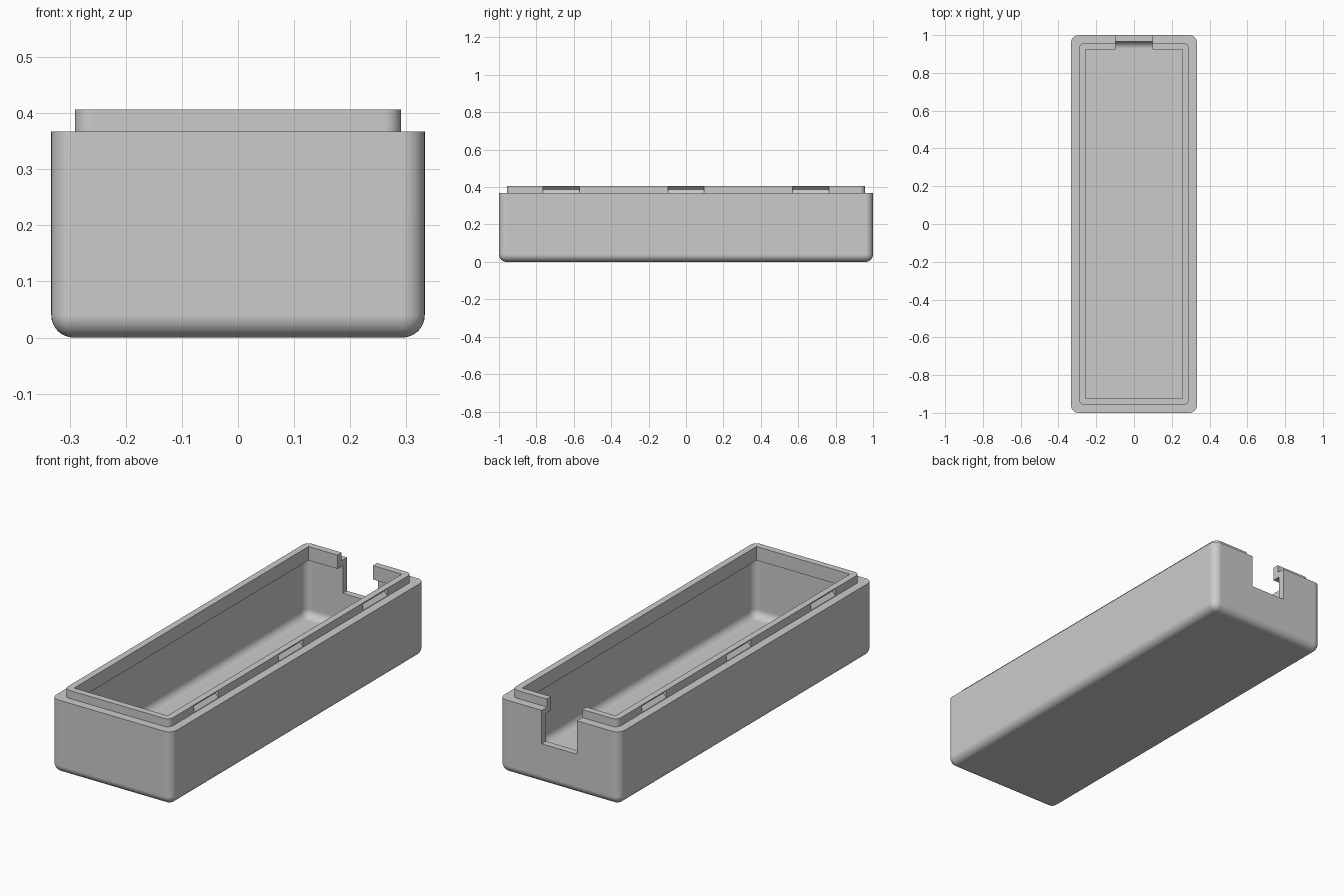
import bpy, bmesh
from math import sin, cos, pi

if "Cube" in bpy.data.objects:
    bpy.data.objects.remove(bpy.data.objects["Cube"])

HALF_X, HALF_Y = 0.333, 1.0
RIM, TOP, LEDGE, WALL, R = 0.367, 0.407, 0.338, 0.033, 0.04
LIP_OUT, LIP_IN = 0.042, 0.075
STEPS = 8

grey = bpy.data.materials.new("plain grey")
grey.use_nodes = True
grey.diffuse_color = (0.6, 0.6, 0.6, 1)
grey.node_tree.nodes["Principled BSDF"].inputs["Base Color"].default_value = (0.6, 0.6, 0.6, 1)


def ring(bm, inset, z, radius):
    """Rounded rectangle of vertices, set in from the outer outline."""
    radius = max(radius, 0.001)
    verts = []
    for quarter, (sx, sy) in enumerate([(1, 1), (-1, 1), (-1, -1), (1, -1)]):
        cx = sx * (HALF_X - inset - radius)
        cy = sy * (HALF_Y - inset - radius)
        for i in range(STEPS + 1):
            a = (quarter + i / STEPS) * pi / 2
            verts.append(bm.verts.new((cx + radius * cos(a), cy + radius * sin(a), z)))
    return verts


def fillet(inset, floor):
    """Rounded bottom edge as (inset, height, corner radius), floor first."""
    out = []
    for i in range(STEPS + 1):
        a = i / STEPS * pi / 2
        d = R * (1 - sin(a))
        out.append((inset + d, floor + R * (1 - cos(a)), R - d))
    return out


# Wall section: outside up to the rim, over the lip, down the inside to the floor
section = fillet(0, 0)
section += [(0, RIM, R), (LIP_OUT, RIM, 0.03), (LIP_OUT, TOP, 0.03),
            (LIP_IN, TOP, 0), (LIP_IN, LEDGE, 0), (WALL, LEDGE, R)]
section += fillet(WALL, WALL)[::-1]

bm = bmesh.new()
rings = [ring(bm, *s) for s in section]
for a, b in zip(rings, rings[1:]):
    for i in range(len(a)):
        j = (i + 1) % len(a)
        bm.faces.new((a[i], a[j], b[j], b[i]))
bm.faces.new(rings[0][::-1])
bm.faces.new(rings[-1])
bmesh.ops.recalc_face_normals(bm, faces=bm.faces)
mesh = bpy.data.meshes.new("box_body")
bm.to_mesh(mesh)
bm.free()
body = bpy.data.objects.new("box_body", mesh)
bpy.context.collection.objects.link(body)
mesh.materials.append(grey)


def cut(cutter):
    """Subtract the cutter from the body and discard it."""
    cutter.hide_render = True
    bpy.context.view_layer.objects.active = body
    mod = body.modifiers.new("cut", 'BOOLEAN')
    mod.operation, mod.solver, mod.object = 'DIFFERENCE', 'EXACT', cutter
    bpy.ops.object.modifier_apply(modifier=mod.name)
    bpy.data.objects.remove(cutter)


# Cable notch in the back wall
bpy.ops.mesh.primitive_cube_add(size=1, location=(0, 1.0, 0.4))
notch = bpy.context.object
notch.scale = (0.195, 0.2, 0.4)
cut(notch)

# V-shaped snap grooves along both long sides of the lip
for side in (-1, 1):
    for y in (-0.667, 0, 0.667):
        bpy.ops.mesh.primitive_cylinder_add(
            vertices=4, radius=0.0185, depth=0.195, rotation=(pi / 2, 0, 0),
            location=(side * (HALF_X - LIP_OUT), y, 0.388))
        cut(bpy.context.object)

# Smooth fillets with clean flat walls
bpy.ops.object.select_all(action='DESELECT')
body.select_set(True)
bpy.context.view_layer.objects.active = body
bpy.ops.object.shade_smooth_by_angle(angle=pi / 6)
weighted = body.modifiers.new("flat_walls", 'WEIGHTED_NORMAL')
weighted.keep_sharp = True
